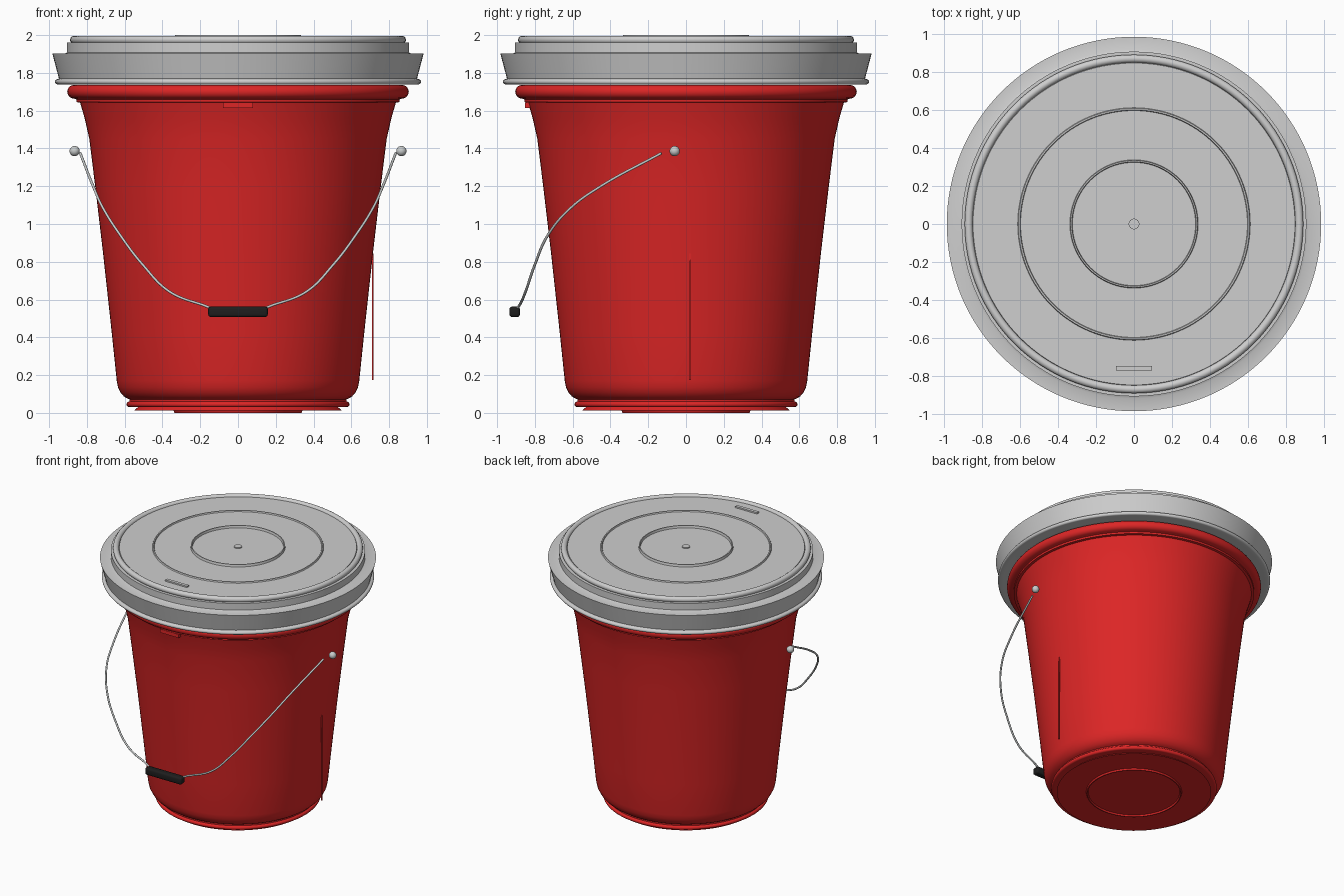
import bpy, bmesh, math
from mathutils import Vector

if "Cube" in bpy.data.objects:
    bpy.data.objects.remove(bpy.data.objects["Cube"])


def material(name, rgb):
    m = bpy.data.materials.new(name)
    m.diffuse_color = (*rgb, 1)
    m.use_nodes = True
    m.node_tree.nodes["Principled BSDF"].inputs["Base Color"].default_value = m.diffuse_color
    return m


RED = material("red plastic", (0.72, 0.019, 0.019))
GREY = material("light grey plastic", (0.62, 0.62, 0.62))
BLACK = material("black grip", (0.013, 0.013, 0.013))
STEEL = material("steel", (0.58, 0.60, 0.60))


def finish(obj, mat, angle=35):
    obj.data.materials.clear()
    obj.data.materials.append(mat)
    bpy.ops.object.select_all(action='DESELECT')
    obj.select_set(True)
    bpy.context.view_layer.objects.active = obj
    bpy.ops.object.shade_smooth_by_angle(angle=math.radians(angle))
    return obj


def mesh_object(name, bm, mat):
    bmesh.ops.recalc_face_normals(bm, faces=bm.faces[:])
    me = bpy.data.meshes.new(name)
    bm.to_mesh(me)
    bm.free()
    obj = bpy.data.objects.new(name, me)
    bpy.context.collection.objects.link(obj)
    return finish(obj, mat)


def arc(r, z, rad, a0, a1, n=10):
    """Points of a rounded bead in a lathe profile."""
    angles = [math.radians(a0 + (a1 - a0) * i / n) for i in range(n + 1)]
    return [(r + rad * math.cos(a), z + rad * math.sin(a)) for a in angles]


def lathe(name, profile, mat, n=128):
    """Spin an (r, z) profile around z; ends at r = 0 close to a point."""
    bm = bmesh.new()
    rings = []
    for r, z in profile:
        if r < 1e-6:
            rings.append([bm.verts.new((0, 0, z))] * n)
        else:
            rings.append([bm.verts.new((r * math.cos(2 * math.pi * i / n),
                                        r * math.sin(2 * math.pi * i / n), z))
                          for i in range(n)])
    for a, b in zip(rings, rings[1:]):
        for i in range(n):
            j = (i + 1) % n
            quad = list(dict.fromkeys((a[i], a[j], b[j], b[i])))
            bm.faces.new(quad)
    return mesh_object(name, bm, mat)


def box(name, loc, size, mat, bevel=0.0):
    bm = bmesh.new()
    bmesh.ops.create_cube(bm, size=1)
    for v in bm.verts:
        v.co = Vector([c * s + o for c, s, o in zip(v.co, size, loc)])
    if bevel:
        bmesh.ops.bevel(bm, geom=bm.edges[:], offset=bevel, segments=3,
                        profile=0.5, affect='EDGES')
    return mesh_object(name, bm, mat)


def ridge(name, r, z, half, height, mat):
    """Low raised ring; a negative height points down."""
    lathe(name, [(r - half, z), (r - half * 0.5, z + height),
                 (r + half * 0.5, z + height), (r + half, z)], mat)


# Bucket body: foot, tapered wall, rolled rim
body = [(0, 0.012), (0.55, 0.012), (0.53, 0.03)]
body += arc(0.575, 0.045, 0.015, -90, 90, 8)
body += [(0.575, 0.072), (0.59, 0.078), (0.605, 0.088), (0.622, 0.108),
         (0.635, 0.135), (0.642, 0.17), (0.668, 0.42), (0.715, 0.85),
         (0.755, 1.19), (0.787, 1.45), (0.812, 1.56), (0.836, 1.643),
         (0.855, 1.645), (0.855, 1.66)]
body += arc(0.868, 1.70, 0.036, -90, 90)
body += [(0.80, 1.736), (0, 1.736)]
lathe("bucket_body", body, RED)
ridge("bottom_ring", 0.333, 0.0125, 0.008, -0.0125, RED)

# Lid: lower bead, flared skirt, stepped top with rounded edge
lid = [(0, 1.742), (0.93, 1.742)]
lid += arc(0.955, 1.753, 0.014, -90, 90, 8)
lid += [(0.948, 1.77), (0.983, 1.903), (0.916, 1.903), (0.905, 1.908),
        (0.905, 1.96), (0.868, 1.96)]
lid += arc(0.868, 1.975, 0.021, -45, 180, 14)
lid += [(0.845, 1.982), (0, 1.982)]
lathe("lid", lid, GREY)
ridge("lid_outer_ring", 0.603, 1.981, 0.008, 0.010, GREY)
ridge("lid_inner_ring", 0.330, 1.981, 0.007, 0.019, GREY)
lathe("lid_centre_dot", [(0.028, 1.978), (0.028, 1.99), (0, 1.99)], GREY, 32)
box("lid_tab", (0, -0.757, 1.985), (0.19, 0.025, 0.016), GREY)

# Front catch and side seam
box("front_catch", (0, -0.835, 1.628), (0.16, 0.035, 0.028), RED)
box("side_seam", (0.714, 0.021, 0.51), (0.008, 0.01, 0.67), RED)

# Handle: pivot balls, bent wire, grip
WIRE = [(0.835, -0.13, 1.375), (0.765, -0.457, 1.196), (0.715, -0.61, 1.085),
        (0.625, -0.73, 0.943), (0.505, -0.80, 0.785), (0.36, -0.85, 0.64),
        (0.158, -0.888, 0.56), (0.13, -0.90, 0.545)]
for side, s in (("right", 1), ("left", -1)):
    bm = bmesh.new()
    bmesh.ops.create_uvsphere(bm, u_segments=24, v_segments=16, radius=0.027)
    bmesh.ops.translate(bm, verts=bm.verts[:], vec=(s * 0.865, -0.06, 1.386))
    mesh_object("pivot_" + side, bm, STEEL)

    cu = bpy.data.curves.new("wire_" + side, 'CURVE')
    cu.dimensions = '3D'
    cu.bevel_depth = 0.007
    cu.bevel_resolution = 3
    cu.use_fill_caps = True
    sp = cu.splines.new('BEZIER')
    sp.bezier_points.add(len(WIRE) - 1)
    for p, (x, y, z) in zip(sp.bezier_points, WIRE):
        p.co = (s * x, y, z)
        p.handle_left_type = p.handle_right_type = 'AUTO'
    wire = bpy.data.objects.new("wire_" + side, cu)
    bpy.context.collection.objects.link(wire)
    bpy.ops.object.select_all(action='DESELECT')
    wire.select_set(True)
    bpy.context.view_layer.objects.active = wire
    bpy.ops.object.convert(target='MESH')
    finish(bpy.context.view_layer.objects.active, STEEL, 50)

box("handle_grip", (0, -0.907, 0.535), (0.316, 0.056, 0.055), BLACK, 0.014)
